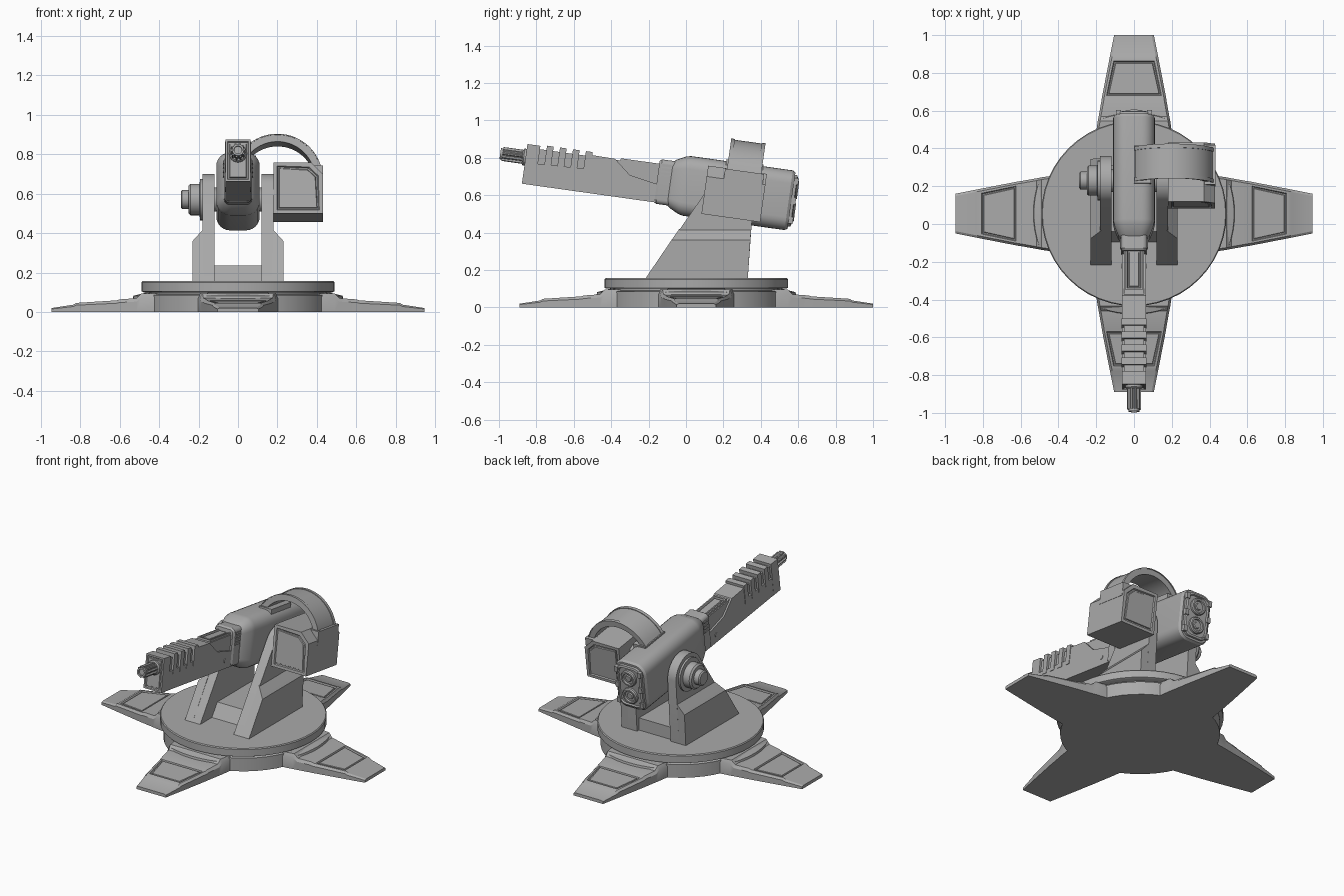
import bpy, bmesh
from math import sin, cos, pi, radians
from mathutils import Matrix, Vector

cube = bpy.data.objects.get("Cube")
if cube:
    bpy.data.objects.remove(cube, do_unlink=True)

GREY = (0.4, 0.4, 0.4, 1)
mat = bpy.data.materials.new("plain grey")
mat.use_nodes = True
mat.diffuse_color = GREY
bsdf = mat.node_tree.nodes["Principled BSDF"]
bsdf.inputs["Base Color"].default_value = GREY

BASE = Matrix.Translation((0, 0.055, 0))
# the gun is tilted muzzle-up about its pivot
GUN = Matrix.Translation((0, 0.25, 0.6)) @ Matrix.Rotation(radians(-8), 4, 'X')
WORLD = Matrix.Identity(4)


def finish(bm, name, frame):
    bmesh.ops.recalc_face_normals(bm, faces=bm.faces)
    bm.transform(frame)
    if frame.determinant() < 0:
        bmesh.ops.reverse_faces(bm, faces=bm.faces)
    mesh = bpy.data.meshes.new(name)
    bm.to_mesh(mesh)
    bm.free()
    mesh.materials.append(mat)
    obj = bpy.data.objects.new(name, mesh)
    bpy.context.collection.objects.link(obj)
    bpy.ops.object.select_all(action='DESELECT')
    obj.select_set(True)
    bpy.context.view_layer.objects.active = obj
    bpy.ops.object.shade_smooth_by_angle(angle=radians(28))
    return obj


def loft(name, sections, frame=WORLD, panel=None, panel_w=0.02, depth=-0.008):
    """Skin matching cross-sections; faces chosen by panel(normal, centre) get an inset."""
    bm = bmesh.new()
    rings = [[bm.verts.new(p) for p in s] for s in sections]
    n = len(rings[0])
    for a, b in zip(rings, rings[1:]):
        for i in range(n):
            j = (i + 1) % n
            bm.faces.new((a[i], a[j], b[j], b[i]))
    bm.faces.new(rings[0])
    bm.faces.new(rings[-1])
    bmesh.ops.recalc_face_normals(bm, faces=bm.faces)
    if panel:
        chosen = [f for f in bm.faces if panel(f.normal, f.calc_center_median())]
        bmesh.ops.inset_individual(bm, faces=chosen, thickness=panel_w)
        bmesh.ops.inset_individual(bm, faces=chosen, thickness=0.006, depth=depth)
        bmesh.ops.inset_individual(bm, faces=chosen, thickness=0.008)
        bmesh.ops.inset_individual(bm, faces=chosen, thickness=0.004, depth=-depth * 0.7)
    return finish(bm, name, frame)


def place(axis, u, v, t):
    return {'X': (t, u, v), 'Y': (u, t, v), 'Z': (u, v, t)}[axis]


def prism(name, pts, axis, a, b, frame=WORLD, **kw):
    return loft(name, [[place(axis, u, v, t) for u, v in pts] for t in (a, b)], frame, **kw)


def lathe(name, profile, axis, centre=(0, 0), frame=WORLD, n=48):
    cu, cv = centre
    ring = [(cos(2 * pi * i / n), sin(2 * pi * i / n)) for i in range(n)]
    return loft(name, [[place(axis, cu + r * c, cv + r * s, t) for c, s in ring]
                       for r, t in profile], frame)


def rect(x0, x1, z0, z1):
    return [(x0, z0), (x1, z0), (x1, z1), (x0, z1)]


def round_rect(hw, hh, r, cz=0.0, n=6):
    pts = []
    for k, (sx, sz) in enumerate([(1, 1), (-1, 1), (-1, -1), (1, -1)]):
        for i in range(n + 1):
            a = pi / 2 * (k + i / n)
            pts.append((sx * (hw - r) + r * cos(a), cz + sz * (hh - r) + r * sin(a)))
    return pts


def round_loft(name, rows, cz, frame):
    return loft(name, [[(x, t, z) for x, z in round_rect(hw, hh, r, cz)]
                       for t, hw, hh, r in rows], frame)


# round base and turntable
lathe("base_drum", [(0.47, 0), (0.47, 0.085), (0.45, 0.09), (0.45, 0.11)], 'Z', frame=BASE)
lathe("turntable", [(0.48, 0.1), (0.49, 0.105), (0.49, 0.15), (0.485, 0.156)], 'Z', frame=BASE)

# four stepped feet with sunk panels
FOOT = [(0.40, 0.205, 0.095), (0.49, 0.192, 0.095), (0.515, 0.187, 0.07), (0.60, 0.172, 0.064),
        (0.615, 0.17, 0.059), (0.82, 0.13, 0.046), (0.835, 0.127, 0.037), (0.945, 0.105, 0.02)]
for i, side in enumerate(("left", "back", "right", "front")):
    turn = BASE @ Matrix.Rotation(i * pi / 2, 4, 'Z')
    loft(side + "_foot",
         [[(x, -w, 0), (x, -w, z * 0.75), (x, -w + 0.012, z), (x, w - 0.012, z),
           (x, w, z * 0.75), (x, w, 0)] for x, w, z in FOOT], turn,
         panel=lambda n, c: n.z > 0.9 and 0.65 < c.x < 0.8 and abs(c.y) < 0.05, panel_w=0.016)
    loft(side + "_foot_collar",
         [[(r * cos(a), r * sin(a), z) for r, z in ((0.46, 0.06), (0.535, 0.06), (0.53, 0.082), (0.46, 0.1))]
          for a in [radians(-19 + 38 * k / 8) for k in range(9)]], turn)


# support cheeks
def front_y(z):
    return -0.22 + (z - 0.155) * 0.695


def rear_y(z):
    return 0.33 + 0.07 * (z - 0.155)


def wedge(x, top):
    return [(x, front_y(0.155), 0.15), (x, rear_y(0.155), 0.15),
            (x, rear_y(top), top), (x, front_y(top), top)]


cheek = [(front_y(0.155), 0.15), (rear_y(0.155), 0.15)]
cheek += [(0.23 + 0.13 * cos(radians(a)), 0.57 + 0.13 * sin(radians(a))) for a in range(0, 146, 10)]
for side, s in (("left", 1), ("right", -1)):
    prism(side + "_cheek", cheek, 'X', s * 0.12, s * 0.18)
    loft(side + "_cheek_step", [wedge(s * 0.175, 0.42), wedge(s * 0.18, 0.415), wedge(s * 0.23, 0.36)])
prism("cross_block", [(-0.1, 0.15), (0.31, 0.15), (0.31, 0.235), (-0.04, 0.235)], 'X', -0.125, 0.125)
lathe("pivot_axle", [(0.06, -0.19), (0.06, 0.2)], 'X', (0.23, 0.57))
lathe("pivot_knob", [(0.105, -0.17), (0.105, -0.192), (0.08, -0.195), (0.08, -0.24), (0.07, -0.25),
                     (0.048, -0.25), (0.048, -0.283), (0.04, -0.29)], 'X', (0.23, 0.57), n=32)

# gun housing
round_loft("housing", [(0.315, 0.1, 0.152, 0.06), (0.3, 0.11, 0.161, 0.07), (-0.25, 0.11, 0.161, 0.07),
                       (-0.275, 0.104, 0.155, 0.065), (-0.325, 0.084, 0.13, 0.05),
                       (-0.34, 0.072, 0.118, 0.04)], 0.015, GUN)
round_loft("back_plate", [(0.31, 0.09, 0.14, 0.05), (0.328, 0.088, 0.138, 0.05),
                          (0.332, 0.076, 0.126, 0.04), (0.322, 0.072, 0.122, 0.04)], 0.015, GUN)
for name, z in (("upper", 0.075), ("lower", -0.045)):
    lathe(name + "_rear_port", [(0.052, 0.31), (0.052, 0.335), (0.046, 0.342), (0.036, 0.342),
                                (0.034, 0.33), (0.022, 0.33), (0.018, 0.336)], 'Y', (0, z), GUN, 24)
for s in (-1, 1):
    for k, z in enumerate((-0.09, 0.015, 0.12)):
        prism(f"rear_clip_{k}_{s}", rect(s * 0.082 - 0.012, s * 0.082 + 0.012, z - 0.018, z + 0.018),
              'Y', 0.3, 0.338, GUN)

# neck and barrel
round_loft("neck", [(-0.32, 0.07, 0.12, 0.025), (-0.40, 0.07, 0.12, 0.025),
                    (-0.412, 0.062, 0.112, 0.02)], 0.017, GUN)
for s in (-1, 1):
    for k in range(4):
        z = 0.035 + k * 0.022
        prism(f"neck_vent_{k}_{s}", rect(-0.395, -0.345, z, z + 0.012), 'X', s * 0.065, s * 0.075, GUN)
prism("barrel_core", rect(-1.1, -0.38, -0.085, 0.1), 'X', -0.052, 0.052, GUN)
prism("barrel_shroud", [(-1.105, -0.096), (-0.40, -0.096), (-0.395, 0.0), (-0.56, 0.03), (-0.65, 0.105),
                        (-0.80, 0.108), (-0.81, 0.03), (-1.105, 0.02)], 'X', -0.063, 0.063, GUN)
prism("barrel_top_plate", rect(-0.045, 0.045, -0.62, -0.40), 'Z', 0.09, 0.112, GUN,
      panel=lambda n, c: n.z > 0.9, panel_w=0.012)
for k in range(4):
    y = -1.02 + k * 0.07
    prism(f"barrel_rib_{k}", [(y, 0.0), (y + 0.036, 0.0), (y + 0.036, 0.124), (y, 0.124)],
          'X', -0.066, 0.066, GUN)
prism("muzzle_block", rect(-0.064, 0.064, -0.096, 0.118), 'Y', -1.125, -1.055, GUN,
      panel=lambda n, c: n.y < -0.9, panel_w=0.014)
for s in (-1, 1):
    lathe(f"barrel_bolt_{s}", [(0.014, s * 0.06), (0.014, s * 0.067)], 'X', (-0.47, -0.045), GUN, 16)
lathe("muzzle_collar", [(0.045, -1.10), (0.045, -1.135), (0.038, -1.142)], 'Y', (0, 0.047), GUN, 24)
flutes = [((0.038 if i % 4 < 2 else 0.029) * cos(2 * pi * i / 40),
           0.047 + (0.038 if i % 4 < 2 else 0.029) * sin(2 * pi * i / 40)) for i in range(40)]
prism("muzzle", flutes, 'Y', -1.25, -1.12, GUN)
lathe("muzzle_bore", [(0.03, -1.2), (0.03, -1.262), (0.02, -1.262), (0.018, -1.22)], 'Y', (0, 0.047), GUN, 24)

# ammunition box with chamfered corner and sunk end panels
box = [(0.18, -0.122), (0.43, -0.122), (0.43, 0.08), (0.37, 0.138), (0.18, 0.138)]
prism("ammo_box", box, 'Y', -0.152, 0.165, GUN, panel=lambda n, c: abs(n.y) > 0.9, panel_w=0.025)

# curved feed belt from box to housing
belt = []
for k in range(25):
    a = radians(-5 + 155 * k / 24)
    belt.append([(0.2 + r * cos(a), y, 0.07 + r * sin(a))
                 for r, y in ((0.19, -0.045), (0.225, -0.045), (0.225, 0.13), (0.19, 0.13))])
loft("feed_belt", belt, GUN)
for y0, y1 in ((-0.05, -0.03), (0.115, 0.135)):
    loft("belt_rail", [[(0.2 + (p[0] - 0.2) * k, y, 0.07 + (p[2] - 0.07) * k)
                        for k, y in ((1, y0), (1.02, y0), (1.02, y1), (1, y1))]
                       for p in (s[1] for s in belt)], GUN)
prism("belt_foot", rect(0.0, 0.09, 0.13, 0.186), 'Y', -0.06, 0.14, GUN)
prism("belt_socket", rect(0.35, 0.432, 0.05, 0.135), 'Y', -0.06, 0.15, GUN)
